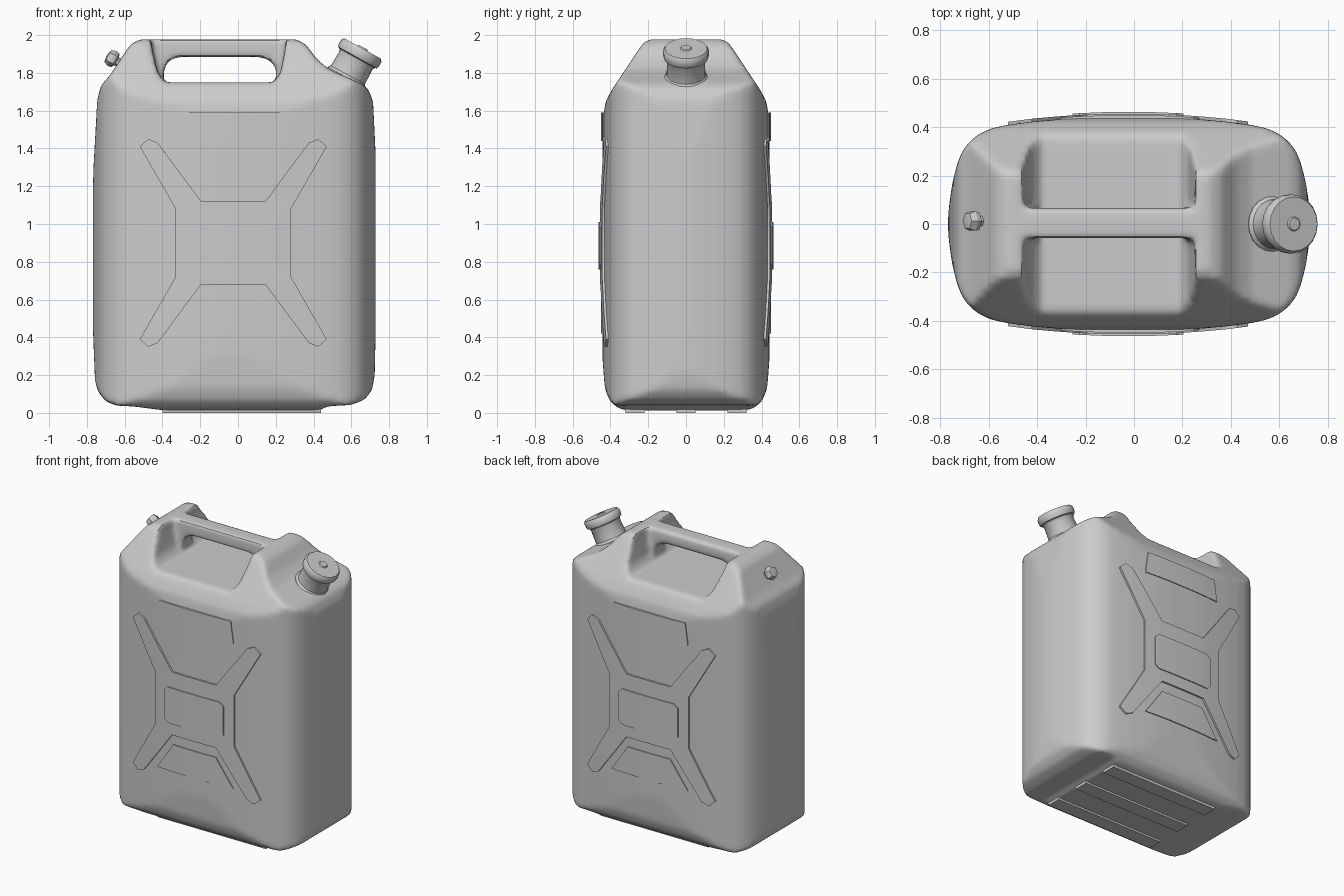
import bpy, bmesh, math
from mathutils import Matrix, Vector

if "Cube" in bpy.data.objects:
    bpy.data.objects.remove(bpy.data.objects["Cube"])

CX, CZ = -0.02, 0.90      # centre of the body plan / centre of the cross rib


def finish(bm, name):
    bmesh.ops.recalc_face_normals(bm, faces=bm.faces)
    me = bpy.data.meshes.new(name)
    bm.to_mesh(me)
    bm.free()
    ob = bpy.data.objects.new(name, me)
    bpy.context.collection.objects.link(ob)
    return ob


def prism(name, pts, axis, lo, hi):
    """Extrude a 2D outline along an axis: x takes (y,z), y takes (x,z), z takes (x,y)."""
    place = {'x': lambda a, b, d: (d, a, b),
             'y': lambda a, b, d: (a, d, b),
             'z': lambda a, b, d: (a, b, d)}[axis]
    bm = bmesh.new()
    face = bm.faces.new([bm.verts.new(place(a, b, lo)) for a, b in pts])
    ext = bmesh.ops.extrude_face_region(bm, geom=[face])
    shift = Vector(place(0, 0, hi - lo))
    bmesh.ops.translate(bm, vec=shift,
                        verts=[v for v in ext['geom'] if isinstance(v, bmesh.types.BMVert)])
    return finish(bm, name)


def activate(ob):
    bpy.ops.object.select_all(action='DESELECT')
    ob.select_set(True)
    bpy.context.view_layer.objects.active = ob


def apply_mod(ob, kind, **settings):
    activate(ob)
    m = ob.modifiers.new(kind.lower(), kind)
    for k, v in settings.items():
        setattr(m, k, v)
    bpy.ops.object.modifier_apply(modifier=m.name)


def boolean(ob, other, op):
    apply_mod(ob, 'BOOLEAN', object=other, operation=op, solver='EXACT')
    bpy.data.objects.remove(other)


def smooth(ob, angle):
    activate(ob)
    bpy.ops.object.shade_smooth_by_angle(angle=math.radians(angle))


def mirror4(quarter, cx, cy):
    """Close an outline from its top-right quarter, listed clockwise."""
    q = list(quarter)
    pts = q + [(x, -y) for x, y in q[::-1]] + [(-x, -y) for x, y in q] + [(-x, y) for x, y in q[::-1]]
    return [(cx + x, cy + y) for x, y in pts]


def lathe(name, profile, steps, loc, tilt):
    """Revolve (radius, height) points and tilt the axis towards +x."""
    bm = bmesh.new()
    vs = [bm.verts.new((r, 0, h)) for r, h in profile]
    es = [bm.edges.new(p) for p in zip(vs, vs[1:])]
    bmesh.ops.spin(bm, geom=vs + es, cent=(0, 0, 0), axis=(0, 0, 1),
                   angle=math.tau, steps=steps, use_duplicate=False)
    bmesh.ops.remove_doubles(bm, verts=bm.verts, dist=0.0005)
    bm.transform(Matrix.Translation(loc) @ Matrix.Rotation(math.radians(tilt), 4, 'Y'))
    return finish(bm, name)


def plan(name, grow=0.0):
    """Bulging rounded-rectangle column; grow pushes the front and back outwards."""
    q = [(.1, .443), (.2, .439), (.3, .432), (.4, .423), (.5, .41), (.57, .395), (.62, .372),
         (.66, .34), (.69, .30), (.71, .25), (.73, .17), (.742, .09), (.748, .03)]
    return prism(name, mirror4([(x, y + grow) for x, y in q], CX, 0), 'z', -0.3, 2.3)


# Body: plan column trimmed by the front and side silhouettes
body = plan("can_body")
front = [(-.38, .012), (.43, .012), (.47, .035), (.60, .042), (.67, .07), (.71, .12), (.724, .2),
         (.732, .6), (.735, .9), (.732, 1.3), (.715, 1.65), (.69, 1.715), (.65, 1.745), (.57, 1.78),
         (.48, 1.82), (.42, 1.87), (.36, 1.95), (.31, 1.978), (-.52, 1.978), (-.57, 1.95),
         (-.62, 1.875), (-.68, 1.785), (-.725, 1.735), (-.745, 1.66), (-.765, 1.3), (-.775, .9),
         (-.77, .5), (-.757, .17), (-.74, .11), (-.70, .06), (-.64, .037), (-.56, .035)]
boolean(body, prism("front_outline", front, 'y', -1, 1), 'INTERSECT')
half = [(.30, .01), (.36, .025), (.405, .065), (.43, .13), (.443, .3), (.46, .6), (.46, 1.3),
        (.437, 1.58), (.425, 1.65), (.39, 1.715), (.25, 1.925), (.225, 1.96), (.19, 1.98)]
side = half + [(-y, z) for y, z in half[::-1]]
boolean(body, prism("side_outline", side, 'x', -1, 1), 'INTERSECT')

# Hand recess between the two top humps
recess = [(-.47, 2.2), (-.455, 1.93), (-.425, 1.80), (-.385, 1.75),
          (.19, 1.75), (.225, 1.80), (.25, 1.93), (.26, 2.2)]
boolean(body, prism("hand_recess", recess, 'y', -1, 1), 'DIFFERENCE')

# Carrying handle with filleted ends
handle = [(-.52, 1.978), (-.52, 1.76), (-.395, 1.76), (-.39, 1.83), (-.36, 1.87), (-.31, 1.885),
          (.11, 1.885), (.165, 1.87), (.20, 1.83), (.205, 1.76), (.31, 1.76), (.31, 1.978)]
boolean(body, prism("handle", handle, 'y', -.058, .066), 'UNION')

# Soften every moulded edge
apply_mod(body, 'REMESH', mode='VOXEL', voxel_size=0.014)
apply_mod(body, 'SMOOTH', factor=0.5, iterations=14)
apply_mod(body, 'DECIMATE', ratio=0.3)

# Raised panels on the front and back: cross rib, centre pad, label panel, lower panel
cross = [(.17, .22), (.40, .53), (.45, .55), (.495, .51), (.305, .18)]
pad = [(.20, .125), (.23, .10)]
panels = [
    ("cross_rib", mirror4(cross, -.025, CZ), .012),
    ("centre_pad", mirror4(pad, -.025, CZ - .015), .019),
    ("label_panel", [(-.30, 1.59), (.25, 1.59), (.27, 1.44), (-.32, 1.44)], .006),
    ("lower_panel", [(-.32, .42), (.27, .42), (.14, .61), (-.19, .61)], .007),
]
for name, outline, height in panels:
    panel = prism(name, outline, 'y', -.7, .7)
    boolean(panel, plan("grown_plan", height), 'INTERSECT')
    boolean(body, panel, 'UNION')

# Runners under the base
for y in (-.27, 0, .27):
    runner = [(y - .05, 0), (y + .05, 0), (y + .06, .05), (y - .06, .05)]
    boolean(body, prism("runner", runner, 'x', -.40, .44), 'UNION')
smooth(body, 30)

# Pouring neck with its screw cap, leaning outwards
cap = lathe("screw_cap", [(.115, -.08), (.115, .03), (.103, .045), (.10, .13), (.106, .145), (.118, .15),
                          (.122, .165), (.122, .19), (.112, .205), (.03, .205), (.025, .212), (0, .212)],
            20, (.56, 0, 1.75), 29)
smooth(cap, 35)

# Small vent plug on the opposite shoulder
vent = lathe("vent_plug", [(.024, -.03), (.024, .02), (.042, .03), (.046, .05), (.036, .075), (0, .082)],
             6, (-.625, .012, 1.85), -58)
smooth(vent, 20)
